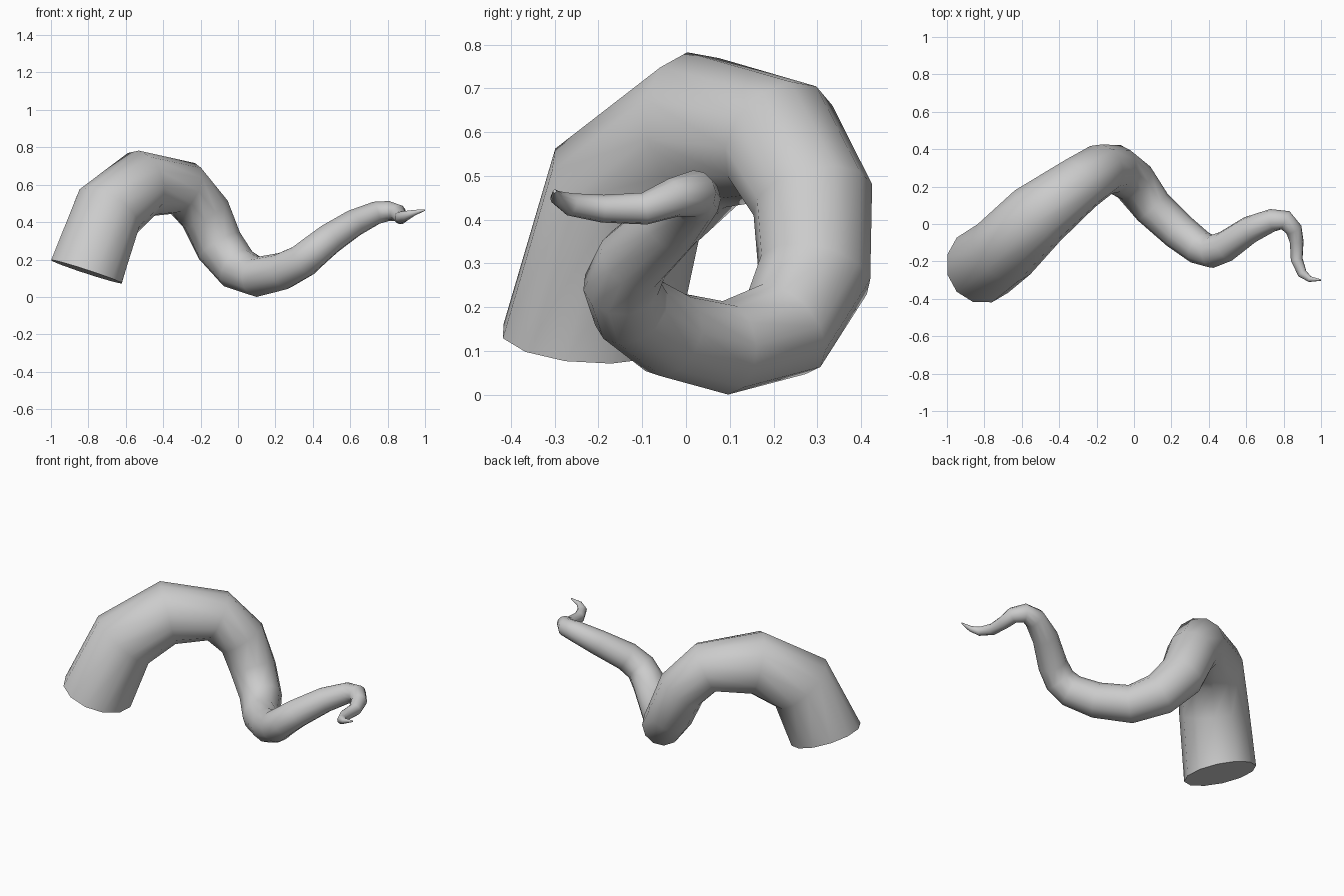
import bpy, bmesh, math
from mathutils import Vector, Quaternion

if "Cube" in bpy.data.objects:
    bpy.data.objects.remove(bpy.data.objects["Cube"])

SIDES = 12

# Centreline points with ring radius: x, y, z, r (base to tip)
PATH = [
    (-0.81, -0.22, 0.135, 0.205), (-0.695, -0.135, 0.457, 0.195),
    (-0.515, 0.045, 0.605, 0.183), (-0.29, 0.215, 0.58, 0.15),
    (-0.175, 0.29, 0.445, 0.14), (-0.10, 0.293, 0.275, 0.132),
    (0.0, 0.225, 0.15, 0.12), (0.10, 0.09, 0.107, 0.107),
    (0.24, -0.04, 0.138, 0.10), (0.35, -0.125, 0.195, 0.093),
    (0.415, -0.148, 0.25, 0.088), (0.49, -0.12, 0.31, 0.083),
    (0.62, -0.03, 0.395, 0.073), (0.74, 0.02, 0.45, 0.061),
    (0.81, 0.02, 0.46, 0.053), (0.855, -0.03, 0.45, 0.045),
    (0.87, -0.095, 0.425, 0.037), (0.87, -0.19, 0.425, 0.032),
    (0.90, -0.265, 0.435, 0.026), (0.94, -0.295, 0.45, 0.016),
    (1.0, -0.30, 0.465, 0.004),
]
pts = [Vector(p[:3]) for p in PATH]
rad = [p[3] for p in PATH]


def tangent(i):
    if i == 0:
        return Vector((0.31, 0.05, 0.95)).normalized()
    if i == len(pts) - 1:
        return (pts[i] - pts[i - 1]).normalized()
    return ((pts[i] - pts[i - 1]).normalized()
            + (pts[i + 1] - pts[i]).normalized()).normalized()


# Sweep rings along the path with a twist-free frame
bm = bmesh.new()
rings = []
t = tangent(0)
u = Vector((1, 0, 0))
u = (u - t * u.dot(t)).normalized()
for i, p in enumerate(pts):
    t_new = tangent(i)
    u = t.rotation_difference(t_new) @ u
    t = t_new
    ring = []
    for k in range(SIDES):
        a = 2 * math.pi * (k + 0.5) / SIDES
        ring.append(bm.verts.new(p + Quaternion(t, a) @ u * rad[i]))
    rings.append(ring)

for a, b in zip(rings, rings[1:]):
    for k in range(SIDES):
        n = (k + 1) % SIDES
        bm.faces.new((a[k], a[n], b[n], b[k])).smooth = True

# Flat base cap with a crisp rim, and closed tip
cap = bm.faces.new(rings[0][::-1])
for e in cap.edges:
    e.smooth = False
bm.faces.new(rings[-1])
bmesh.ops.recalc_face_normals(bm, faces=bm.faces)

mesh = bpy.data.meshes.new("tentacle")
bm.to_mesh(mesh)
bm.free()
bpy.context.collection.objects.link(bpy.data.objects.new("tentacle", mesh))
